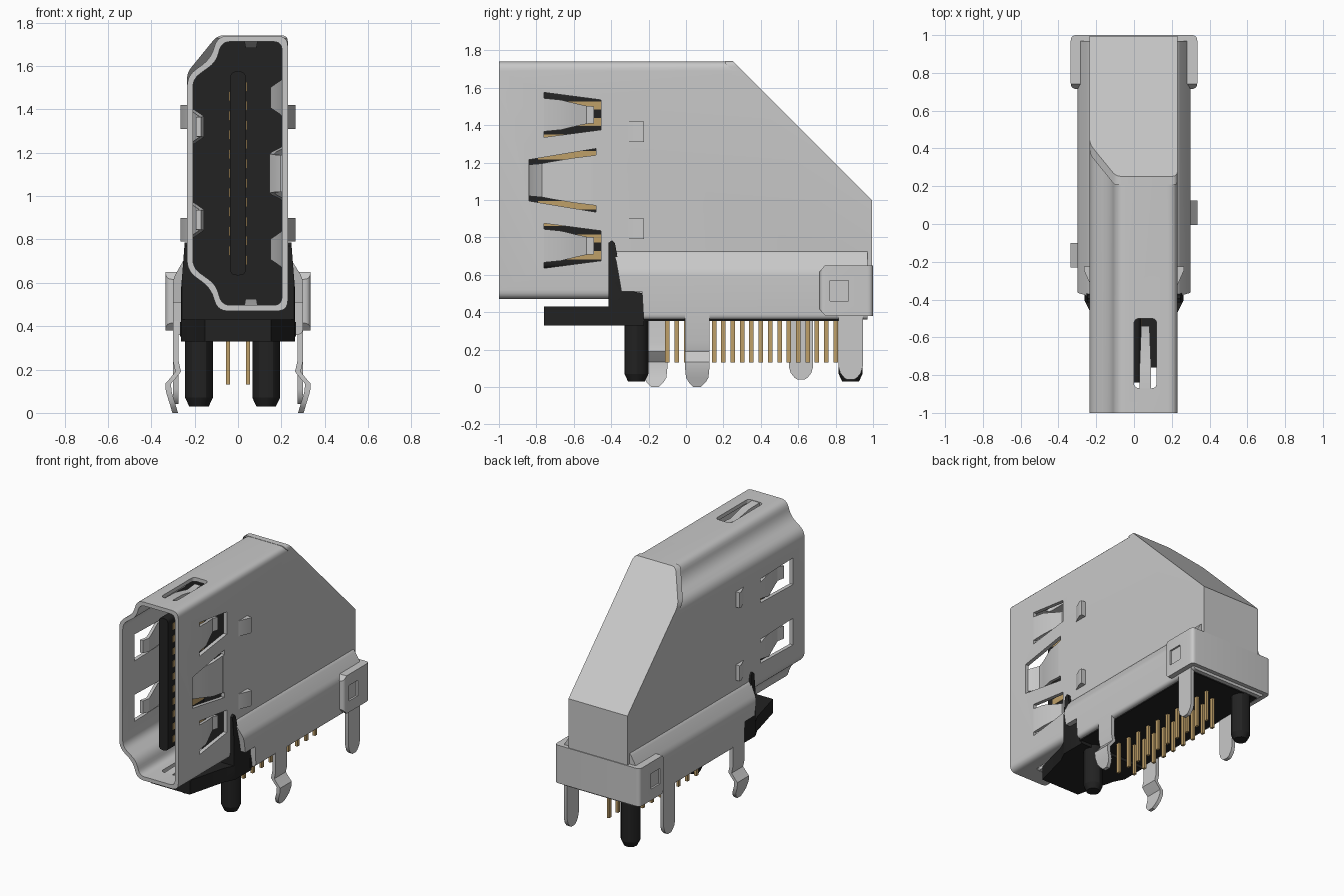
import bpy, bmesh, math
from mathutils import Vector as V

if "Cube" in bpy.data.objects:
    bpy.data.objects.remove(bpy.data.objects["Cube"])


def material(name, rgb):
    m = bpy.data.materials.new(name)
    m.diffuse_color = (*rgb, 1)
    m.use_nodes = True
    m.node_tree.nodes["Principled BSDF"].inputs["Base Color"].default_value = m.diffuse_color
    return m


SILVER = material("silver metal", (0.58, 0.58, 0.58))
BLACK = material("black plastic", (0.016, 0.016, 0.016))
GOLD = material("gold contact", (0.52, 0.35, 0.14))


def make(name, bm, mat):
    bmesh.ops.recalc_face_normals(bm, faces=bm.faces)
    me = bpy.data.meshes.new(name)
    bm.to_mesh(me)
    bm.free()
    me.materials.append(mat)
    ob = bpy.data.objects.new(name, me)
    bpy.context.collection.objects.link(ob)
    return ob


def prism(name, pts, axis, a, b, mat=SILVER):
    """Extrude a 2D outline along x (y,z points), y (x,z points) or z (x,y points)."""
    at = {'x': lambda p, t: (t, p[0], p[1]), 'y': lambda p, t: (p[0], t, p[1]),
          'z': lambda p, t: (p[0], p[1], t)}[axis]
    bm = bmesh.new()
    ra, rb = ([bm.verts.new(at(p, t)) for p in pts] for t in (a, b))
    n = len(pts)
    bm.faces.new(ra)
    bm.faces.new(rb)
    for i in range(n):
        j = (i + 1) % n
        bm.faces.new((ra[i], ra[j], rb[j], rb[i]))
    return make(name, bm, mat)


def box(name, x0, x1, y0, y1, z0, z1, mat):
    return prism(name, [(x0, y0), (x1, y0), (x1, y1), (x0, y1)], 'z', z0, z1, mat)


def ribbon(name, path, wide, thick, mat=SILVER):
    """Loft a flat strip: path of (centre, half width), with width and thickness vectors."""
    bm = bmesh.new()
    w, t = V(wide), V(thick) / 2
    rings = [[bm.verts.new(V(c) + w * h * s + t * k)
              for s, k in ((-1, -1), (1, -1), (1, 1), (-1, 1))] for c, h in path]
    for r, q in zip(rings, rings[1:]):
        for i in range(4):
            j = (i + 1) % 4
            bm.faces.new((r[i], r[j], q[j], q[i]))
    bm.faces.new(rings[0])
    bm.faces.new(rings[-1])
    return make(name, bm, mat)


def boolean(ob, cutter, op='DIFFERENCE'):
    cutter.hide_render = True
    m = ob.modifiers.new("cut", 'BOOLEAN')
    m.object, m.operation, m.solver = cutter, op, 'EXACT'
    with bpy.context.temp_override(object=ob, active_object=ob):
        bpy.ops.object.modifier_apply(modifier=m.name)
    bpy.data.objects.remove(cutter)
    return ob


def inset(pts, d):
    """Offset a counter-clockwise outline inward."""
    out = []
    for i, p in enumerate(pts):
        p, a, b = V(p), V(pts[i - 1]), V(pts[(i + 1) % len(pts)])
        e, f = (p - a).normalized(), (b - p).normalized()
        n, m = V((-e.y, e.x)), V((-f.y, f.x))
        out.append(tuple(p + (n + m) * d / (1 + n.dot(m))))
    return out


def rounded(pts, r, seg=5):
    out = []
    for i, p in enumerate(pts):
        p, a, b = V(p), V(pts[i - 1]), V(pts[(i + 1) % len(pts)])
        s = p + (a - p).normalized() * min(r, (a - p).length * .45)
        e = p + (b - p).normalized() * min(r, (b - p).length * .45)
        for k in range(seg + 1):
            t = k / seg
            out.append(tuple(s * (1 - t) ** 2 + p * 2 * t * (1 - t) + e * t * t))
    return out


# Main shell: waisted socket profile, sloped at the rear, hollow at the front
outline = [(-.235, .655), (-.125, .575), (-.095, .47), (.23, .47),
           (.23, 1.74), (-.095, 1.74), (-.125, 1.635), (-.235, 1.555)]
shell = prism("shell", rounded(outline, .05), 'y', -1, .99)
boolean(shell, prism("c", [(-1.1, .4), (1.0, .4), (.99, 1.0), (.25, 1.74), (.2, 1.9), (-1.1, 1.9)],
                     'x', -1, 1), 'INTERSECT')
inner = rounded(inset(outline, .027), .04)
boolean(shell, prism("c", inner, 'y', -1.1, -.42))

# Spring slots and the springs inside them
C = 1.105
for side, x, zs in ((1, .23, (1.455, .755)), (-1, -.235, (1.32, .89))):
    for i, z in enumerate(zs):
        y0, y1, h0, h1 = (-.76, -.455, .12, .08) if side > 0 else (-.5, -.87, .085, .095)
        boolean(shell, prism("c", [(y0, z - h0), (y1, z - h1), (y1, z + h1), (y0, z + h0)],
                             'x', x - side * .06, x + side * .05))
        L = y1 - y0
        xi = x - side * .013
        path = [((xi - side * d, y0 + L * t, z), h) for t, d, h in
                ((-.03, 0, h0 - .03), (.3, .008, .08), (.6, .04, .058), (.75, .055, .048), (.88, .04, .045))]
        ribbon(f"side_spring_{'right' if side > 0 else 'left'}_{i}", path, (0, 0, 1), (.022, 0, 0))
boolean(shell, prism("c", [(-.84, C - .11), (-.48, C - .17), (-.48, C - .135), (-.78, C - .085),
                           (-.78, C + .085), (-.48, C + .135), (-.48, C + .17), (-.84, C + .11)],
                     'x', .17, .3))
boolean(shell, prism("c", [(-.8, C - .09), (-.5, C - .14), (-.5, C + .14), (-.8, C + .09)], 'x', .17, .3))
ribbon("middle_spring", [((.217 - d, y, C), h) for y, d, h in
                         ((-.48, 0, .135), (-.6, .008, .12), (-.72, .05, .1), (-.77, .06, .09),
                          (-.83, .03, .085), (-.85, .01, .085))], (0, 0, 1), (.022, 0, 0))
for name, z, s in (("top_spring", 1.74, -1), ("bottom_spring", .47, 1)):
    slot = rounded([(0, -.87), (.12, -.87), (.12, -.5), (0, -.5)], .03)
    boolean(shell, prism("c", slot, 'z', z - .06, z + .06))
    ribbon(name, [((.06, y, z + s * d), h) for y, d, h in
                  ((-.885, .0135, .03), (-.75, .018, .03), (-.62, .045, .025), (-.54, .035, .022))],
           (1, 0, 0), (0, 0, .022))

# Rear cap: plate with a plain chamfered corner following the slope
cap = prism("rear_cap", rounded([(-.235, .6), (.23, .6), (.23, 1.742), (-.095, 1.742), (-.235, 1.57)], .03),
            'y', .1, .995)
boolean(cap, prism("c", [(.21, 1.75), (.25, 1.744), (.994, 1.0), (.994, .58), (.95, .58), (.95, .99),
                         (.21, 1.73)], 'x', -1, 1), 'INTERSECT')

# Flared skirt over the base
skirt = prism("skirt", rounded([(-.30, .36), (.30, .36), (.30, .62), (.228, .735), (-.233, .735),
                                (-.30, .62)], .03), 'y', -.5, .97)
boolean(skirt, prism("c", [(-.385, .74), (-.345, .51), (-.235, .51), (-.225, .34), (.98, .34),
                           (.98, .74)], 'x', -1, 1), 'INTERSECT')

# Rear wrap bracket with stamped windows
bracket = prism("rear_bracket", rounded([(-.335, .715), (.335, .715), (.335, 1.0), (-.335, 1.0)], .03),
                'z', .38, .65)
boolean(bracket, prism("c", [(.71, .42), (.75, .375), (1.1, .375), (1.1, .66), (.75, .66), (.71, .61)],
                       'x', -1, 1), 'INTERSECT')
for s in (-1, 1):
    boolean(bracket, prism("c", [(.77, .46), (.87, .46), (.87, .57), (.77, .57)], 'x', s * .322, s * .4))

# Latch tabs on the sides
for s in (-1, 1):
    for z in (1.365, .845):
        prism("latch_tab", [(s * .225, -.335), (s * .265, -.245), (s * .265, -.225), (s * .225, -.225)],
              'z', z - .055, z + .055)

# Solder legs: one bent and one straight on each side
bent = ((.287, .5, .065), (.287, .24, .065), (.276, .19, .065), (.3, .16, .065), (.322, .135, .065),
        (.32, .1, .065), (.305, .05, .06), (.297, .025, .045), (.29, .0, .02))
straight = ((.287, .5, .065), (.287, .11, .065), (.287, .075, .055), (.287, .05, .035), (.287, .04, .02))
for s, y, path in ((1, .06, bent), (-1, -.165, bent), (1, .88, straight), (-1, .615, straight)):
    ribbon("solder_leg", [((s * x, y, z), h) for x, z, h in path], (0, 1, 0), (.026, 0, 0))

# Black base, front flange and tapering lip
box("base_plate", -.268, .268, -.24, .94, .352, .42, BLACK)
flange = prism("front_flange", [(-.76, .33), (-.225, .33), (-.225, .5), (-.335, .52), (-.38, .77),
                                (-.395, .785), (-.415, .77), (-.415, .43), (-.76, .43)], 'x', -.4, .4, BLACK)
boolean(flange, prism("c", [(-.262, .3), (.262, .3), (.262, .58), (.245, .8), (-.245, .8), (-.262, .58)],
                      'y', -1, 0, BLACK), 'INTERSECT')
boolean(flange, prism("c", [(-.15, -.77), (.15, -.77), (.225, -.48), (.265, -.40), (.265, 0), (-.265, 0),
                            (-.265, -.40), (-.225, -.48)], 'z', 0, 1, BLACK), 'INTERSECT')

# Locating pegs
for x, y in ((.13, -.265), (-.18, .88)):
    bm = bmesh.new()
    for r1, r2, z0, z1 in ((.064, .064, .07, .38), (.045, .064, .03, .07)):
        g = bmesh.ops.create_cone(bm, cap_ends=True, segments=12, radius1=r1, radius2=r2, depth=z1 - z0)
        bmesh.ops.translate(bm, verts=g["verts"], vec=(x, y, (z0 + z1) / 2))
    make("locating_peg", bm, BLACK)

# Socket back wall, tongue and contacts
prism("socket_back", inner, 'y', -.435, -.41, BLACK)
prism("tongue", rounded([(-.036, .635), (.036, .635), (.036, 1.575), (-.036, 1.575)], .03), 'y', -.84, -.42, BLACK)
for i in range(19):
    s = 1 if i % 2 == 0 else -1
    z = C + (i - 9) * .0445
    box("tongue_contact", s * .03, s * .041, -.79, -.43, z - .022, z + .022, GOLD)
    y = -.1 + i * .05
    box("solder_pin", s * .046 - .009, s * .046 + .009, y - .012, y + .012, .13, .4, GOLD)

# Smooth the rounded bends, keep hard edges
for ob in bpy.context.scene.objects:
    ob.select_set(True)
bpy.context.view_layer.objects.active = shell
bpy.ops.object.shade_smooth_by_angle(angle=math.radians(30))
